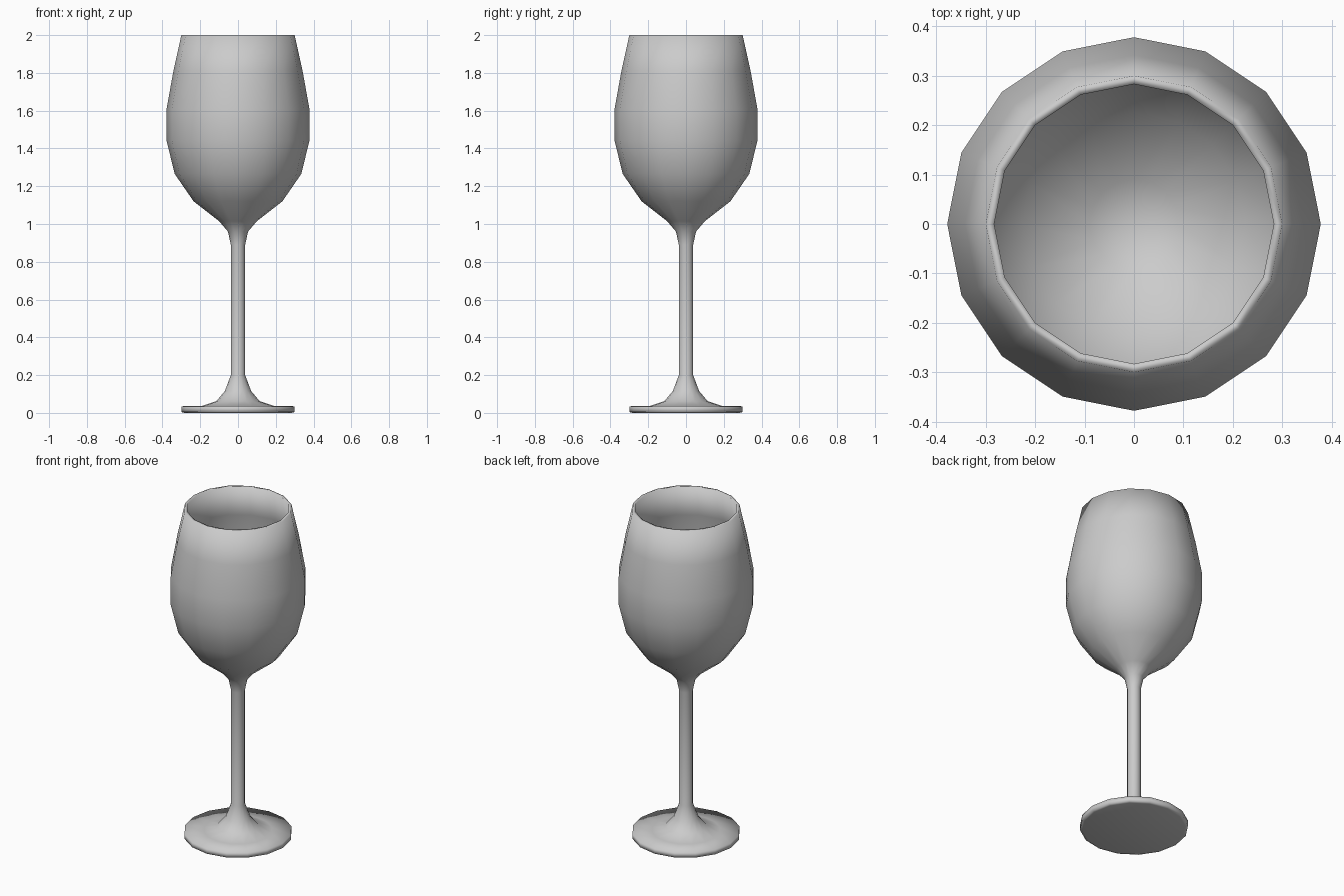
import bpy, bmesh
from math import cos, sin, pi

if "Cube" in bpy.data.objects:
    bpy.data.objects.remove(bpy.data.objects["Cube"])

SIDES = 16


def lathe(name, profile):
    """Revolve (radius, z) points round z; radius 0 makes a pole."""
    bm = bmesh.new()
    rings = []
    for r, z in profile:
        n = 1 if r == 0 else SIDES
        rings.append([bm.verts.new((r * cos(2 * pi * i / SIDES),
                                    r * sin(2 * pi * i / SIDES), z))
                      for i in range(n)])
    for a, b in zip(rings, rings[1:]):
        for i in range(SIDES):
            j = (i + 1) % SIDES
            quad = [a[i % len(a)], a[j % len(a)], b[j % len(b)], b[i % len(b)]]
            bm.faces.new(list(dict.fromkeys(quad)))
    bmesh.ops.recalc_face_normals(bm, faces=bm.faces)
    for f in bm.faces:
        f.smooth = True
    mesh = bpy.data.meshes.new(name)
    bm.to_mesh(mesh)
    bm.free()
    obj = bpy.data.objects.new(name, mesh)
    bpy.context.collection.objects.link(obj)
    return obj


# foot disc and flare up to the stem
foot = [(0, 0), (0.285, 0), (0.3, 0.005), (0.3, 0.035), (0.19, 0.037),
        (0.115, 0.062), (0.07, 0.115), (0.038, 0.2)]
# stem top and outside of the bowl
outer = [(0.038, 0.89), (0.053, 0.96), (0.1, 1.015), (0.235, 1.12),
         (0.335, 1.265), (0.378, 1.44), (0.378, 1.61), (0.342, 1.81), (0.3, 2.0)]
# rim and inside of the bowl
inner = [(0.283, 2.0), (0.325, 1.81), (0.361, 1.61), (0.361, 1.44),
         (0.32, 1.273), (0.226, 1.135), (0.09, 1.032), (0, 1.01)]

lathe("wine_glass", foot + outer + inner)
